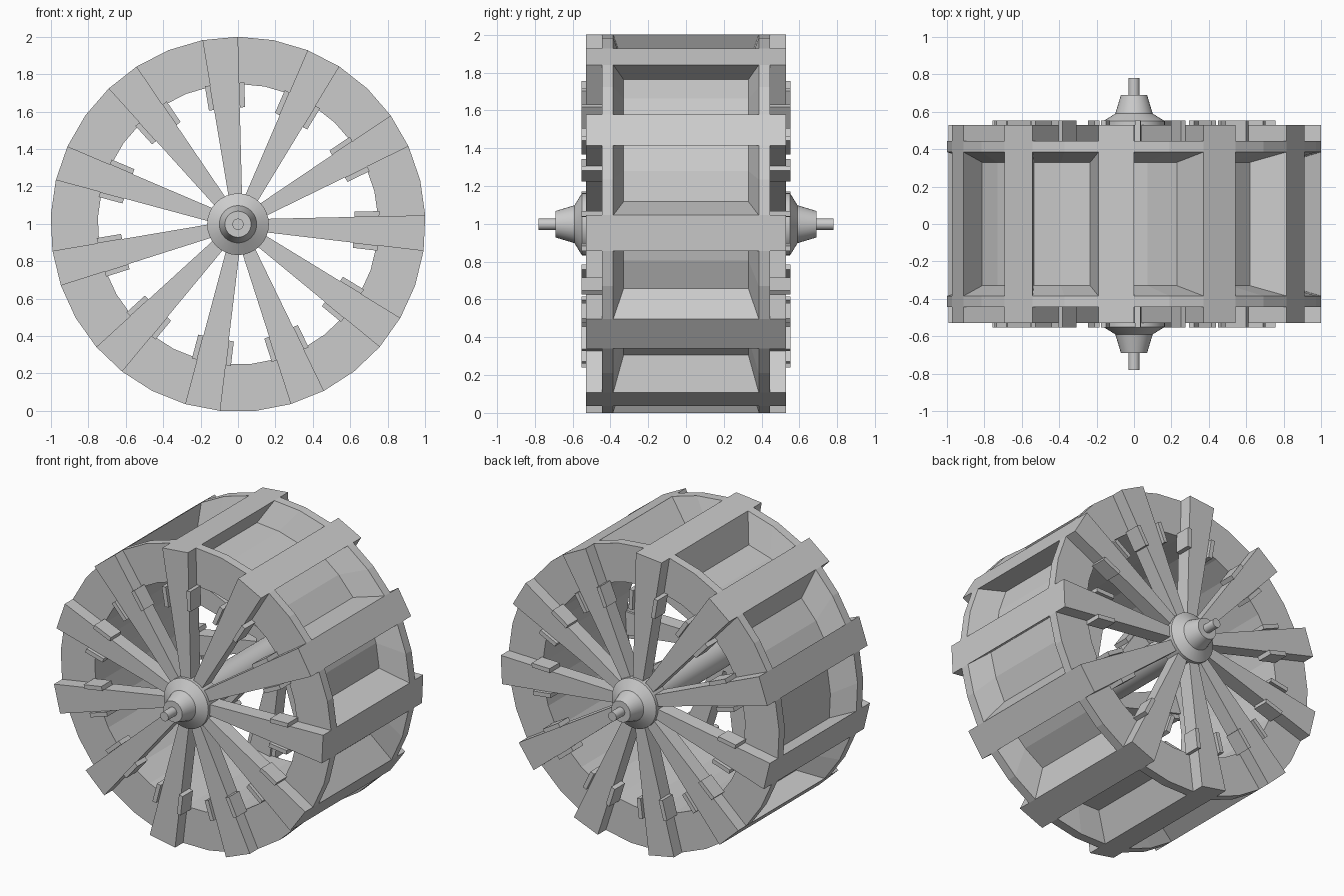
import bpy, bmesh, math
from mathutils import Vector

if "Cube" in bpy.data.objects:
    bpy.data.objects.remove(bpy.data.objects["Cube"])

N = 33                                   # rim facets: 11 groups of spoke + two pocket facets
STEP = 2 * math.pi / N
R = 2 / (1 + math.cos(STEP / 2))
ZC = 2 - R
R_IN = 0.75


def polar(r, ang, y):
    return Vector((r * math.cos(ang), y, ZC + r * math.sin(ang)))


def local(a, b, ang, y):
    """Point a outward along the angle, b anticlockwise across it."""
    c, s = math.cos(ang), math.sin(ang)
    return Vector((a * c - b * s, y, ZC + a * s + b * c))


def finish(bm, name):
    bmesh.ops.recalc_face_normals(bm, faces=bm.faces)
    me = bpy.data.meshes.new(name)
    bm.to_mesh(me)
    bm.free()
    ob = bpy.data.objects.new(name, me)
    bpy.context.collection.objects.link(ob)
    return ob


def prism(bm, outline, ang, y0, y1):
    """Extrude a local outline between two depths."""
    lo = [bm.verts.new(local(a, b, ang, y0)) for a, b in outline]
    hi = [bm.verts.new(local(a, b, ang, y1)) for a, b in outline]
    bm.faces.new(lo)
    bm.faces.new(hi[::-1])
    n = len(outline)
    for i in range(n):
        j = (i + 1) % n
        bm.faces.new((lo[i], hi[i], hi[j], lo[j]))


# Drum with slanted bucket pockets
bm = bmesh.new()
profile = [(R, -0.445), (R, -0.385), (R, 0.385), (R, 0.445), (R_IN, 0.445), (R_IN, -0.445)]
rings = [[bm.verts.new(polar(r, math.pi / 2 + k * STEP, y)) for r, y in profile] for k in range(N)]
pockets = {}
for k in range(N):
    a, b = rings[k], rings[(k + 1) % N]
    for i in range(6):
        j = (i + 1) % 6
        f = bm.faces.new((a[i], a[j], b[j], b[i]))
        if i == 1 and k % 3:
            pockets.setdefault(k // 3, []).append(f)
bmesh.ops.recalc_face_normals(bm, faces=bm.faces)
for g, faces in pockets.items():
    ang = math.pi / 2 + (3 * g + 2) * STEP
    c, s = math.cos(ang), math.sin(ang)
    res = bmesh.ops.extrude_face_region(bm, geom=faces)
    for v in [e for e in res["geom"] if isinstance(e, bmesh.types.BMVert)]:
        x, z = v.co.x, v.co.z - ZC
        a, b = x * c + z * s, -x * s + z * c
        v.co = local(0.82 + 0.857 * (a - R * math.cos(STEP)), 0.857 * b + 0.0865, ang, 0.857 * v.co.y)
    old = [f for f in faces if f.is_valid]
    if old:
        bmesh.ops.delete(bm, geom=old, context='FACES_ONLY')
finish(bm, "bucket_drum")

# Tapered spokes and the small wedge blocks beside them, on both sides
spokes, blocks = bmesh.new(), bmesh.new()
tip, half = R * math.cos(STEP / 2), R * math.sin(STEP / 2)


def width(r):
    return 0.0325 + (half - 0.0325) * (r - 0.1) / (tip - 0.1)


for k in range(11):
    ang = math.pi / 2 + (3 * k + 0.5) * STEP
    for side in (-1, 1):
        prism(spokes, [(0.1, -width(0.1)), (tip, -half), (tip, half), (0.1, width(0.1))],
              ang, side * 0.43, side * 0.53)
        for e in (-1, 1):
            prism(blocks, [(0.62, e * width(0.62)), (0.752, e * width(0.752)),
                           (0.752, e * (width(0.752) + 0.028)), (0.62, e * (width(0.62) + 0.028))],
                  ang, side * 0.445, side * 0.553)
finish(spokes, "spokes")
finish(blocks, "spoke_wedges")

# Axle with flared hubs, one turned profile
half_profile = [(0.1, 0.43), (0.165, 0.43), (0.165, 0.55), (0.1, 0.59), (0.07, 0.69), (0.03, 0.69), (0.03, 0.78)]
turned = [(r, -y) for r, y in reversed(half_profile)] + half_profile
bm = bmesh.new()
SEG = 32
rings = [[bm.verts.new(polar(r, i * 2 * math.pi / SEG, y)) for i in range(SEG)] for r, y in turned]
for p, q in zip(rings, rings[1:]):
    for i in range(SEG):
        j = (i + 1) % SEG
        bm.faces.new((p[i], p[j], q[j], q[i]))
bm.faces.new(rings[0])
bm.faces.new(rings[-1])
axle = finish(bm, "axle_and_hubs")
bpy.context.view_layer.objects.active = axle
axle.select_set(True)
bpy.ops.object.shade_smooth_by_angle(angle=math.radians(25))
